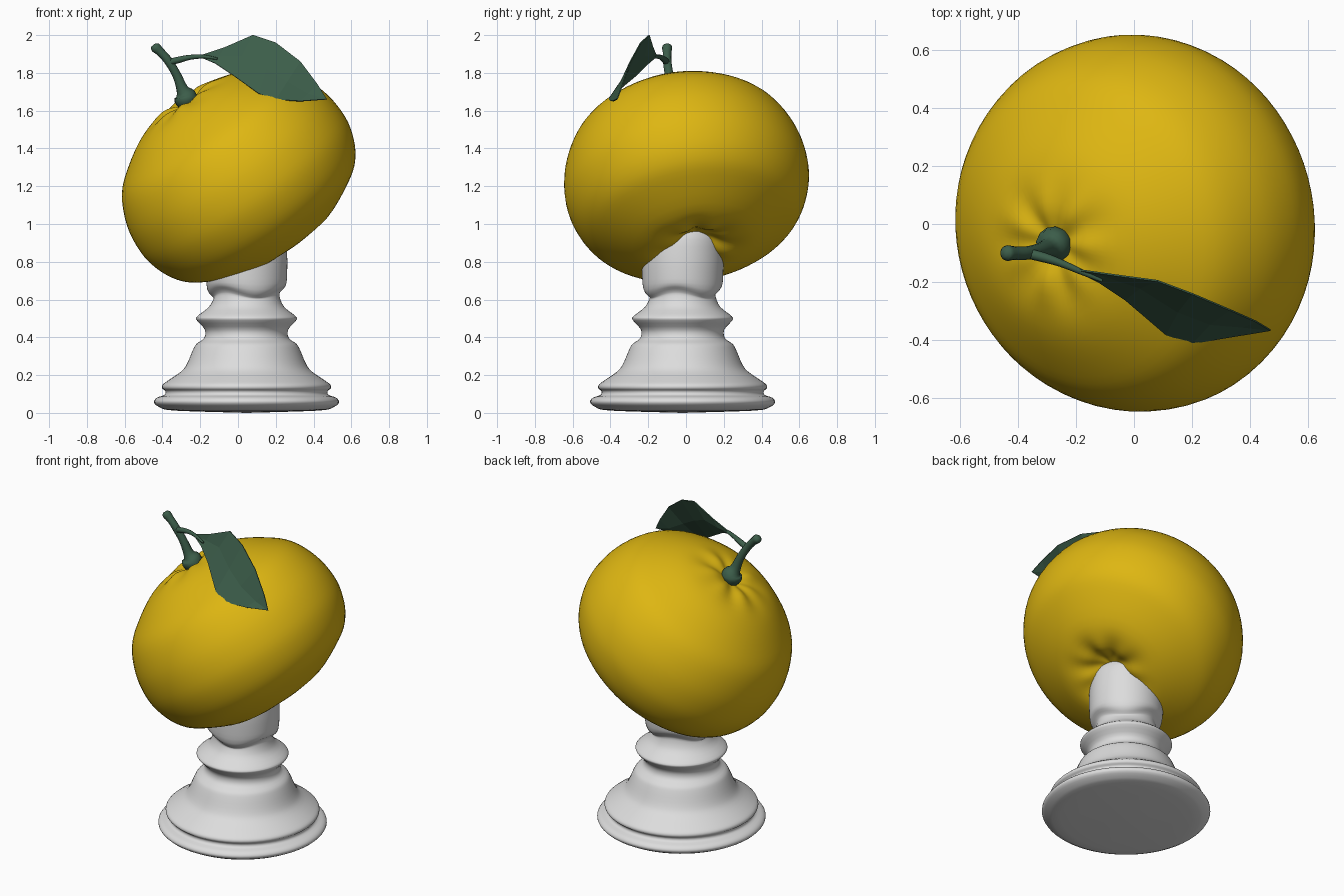
import bpy, bmesh, math
from mathutils import Vector

if "Cube" in bpy.data.objects:
    bpy.data.objects.remove(bpy.data.objects["Cube"])


def material(name, rgb):
    m = bpy.data.materials.new(name)
    m.use_nodes = True
    m.diffuse_color = (*rgb, 1)
    bsdf = m.node_tree.nodes["Principled BSDF"]
    bsdf.inputs["Base Color"].default_value = (*rgb, 1)
    bsdf.inputs["Roughness"].default_value = 0.6
    return m


YELLOW = material("citrus yellow", (0.73, 0.47, 0.006))
WHITE = material("plaster white", (0.72, 0.72, 0.72))
GREEN = material("leaf green", (0.045, 0.11, 0.068))


def finish(bm, name, mat, smooth_angle=None):
    bmesh.ops.recalc_face_normals(bm, faces=bm.faces)
    mesh = bpy.data.meshes.new(name)
    bm.to_mesh(mesh)
    bm.free()
    mesh.materials.append(mat)
    ob = bpy.data.objects.new(name, mesh)
    bpy.context.collection.objects.link(ob)
    if smooth_angle:
        bpy.ops.object.select_all(action="DESELECT")
        ob.select_set(True)
        bpy.context.view_layer.objects.active = ob
        bpy.ops.object.shade_smooth_by_angle(angle=math.radians(smooth_angle))
    return ob


def smooth_path(points, steps):
    """Catmull-Rom curve through the points."""
    p = [Vector(q) for q in points]
    p = [2 * p[0] - p[1]] + p + [2 * p[-1] - p[-2]]
    out = []
    for a, b, c, d in zip(p, p[1:], p[2:], p[3:]):
        for i in range(steps):
            t = i / steps
            out.append(0.5 * (2 * b + (c - a) * t + (2 * a - 5 * b + 4 * c - d) * t**2
                              + (3 * b - a - 3 * c + d) * t**3))
    return out + [p[-2]]


def lathe(name, profile, mat, sides, steps, angle, warp):
    """Turn a profile whose first and last points lie on the axis."""
    bm = bmesh.new()
    path = smooth_path(profile, steps)
    rings = []
    for r, h in path[1:-1]:
        ring = []
        for i in range(sides):
            a = math.tau * i / sides
            rr, hh = warp(r, h, a)
            ring.append(bm.verts.new((rr * math.cos(a), rr * math.sin(a), hh)))
        rings.append(ring)
    for lo, hi in zip(rings, rings[1:]):
        for i in range(sides):
            j = (i + 1) % sides
            bm.faces.new((lo[i], lo[j], hi[j], hi[i]))
    for ring, end in ((rings[0], path[0]), (rings[-1], path[-1])):
        tip = bm.verts.new((0, 0, end[1]))
        for i in range(sides):
            bm.faces.new((ring[i], ring[(i + 1) % sides], tip))
    return finish(bm, name, mat, angle)


# Fruit: squashed round body, dimpled and puckered at both ends, tilted
def pucker(r, h, a):
    fade = math.exp(-((r - 0.15) / 0.08) ** 2)
    wave = math.cos(7 * a) + 0.5 * math.cos(4 * a + 1)
    return r, h + 0.007 * fade * wave


fruit_profile = [(0, -0.36), (0.07, -0.385), (0.16, -0.432), (0.3, -0.43), (0.49, -0.335),
                 (0.577, -0.258), (0.63, -0.15), (0.65, -0.03), (0.63, 0.12), (0.56, 0.27),
                 (0.45, 0.37), (0.3, 0.46), (0.15, 0.497), (0.06, 0.485), (0, 0.46)]
fruit = lathe("fruit", fruit_profile, YELLOW, 72, 4, 80, pucker)
axis = Vector((-0.56, -0.14, 0.81))
fruit.rotation_mode = "QUATERNION"
fruit.rotation_quaternion = Vector((0, 0, 1)).rotation_difference(axis)
fruit.location = (0, 0, 1.248)


# Pedestal: turned foot and waist, with a wavy fold under the column
def fold(r, h, a):
    near = math.exp(-((h - 0.64) / 0.04) ** 2)
    return r, h + 0.018 * near * math.cos(3 * a + 0.6)


pedestal_profile = [(0, 0), (0.38, 0.012), (0.46, 0.03), (0.49, 0.056), (0.475, 0.08),
                    (0.435, 0.095), (0.43, 0.115), (0.446, 0.13), (0.443, 0.15), (0.41, 0.175),
                    (0.345, 0.22), (0.315, 0.26), (0.285, 0.33), (0.265, 0.365), (0.225, 0.395),
                    (0.22, 0.44), (0.263, 0.49), (0.26, 0.512), (0.2, 0.56), (0.175, 0.61),
                    (0.18, 0.63), (0.208, 0.665), (0.215, 0.74), (0.215, 0.84),
                    (0.2, 0.95), (0.13, 1.0), (0, 1.02)]
pedestal = lathe("pedestal", pedestal_profile, WHITE, 64, 3, 45, fold)
pedestal.location = (0.045, -0.018, 0)


# Stem and leaf stalk: swept tubes with varying thickness
def tube(name, points, mat, sides=12):
    bm = bmesh.new()
    path = smooth_path(points, 3)
    last = None
    for k, q in enumerate(path):
        tangent = (path[min(k + 1, len(path) - 1)] - path[max(k - 1, 0)]).to_3d()
        turn = tangent.to_track_quat("Z", "Y")
        ring = []
        for i in range(sides):
            a = math.tau * i / sides
            ring.append(bm.verts.new(q.to_3d() + turn @ Vector((math.cos(a), math.sin(a), 0)) * q[3]))
        if last:
            for i in range(sides):
                j = (i + 1) % sides
                bm.faces.new((last[i], last[j], ring[j], ring[i]))
        else:
            bm.faces.new(ring)
        last = ring
    bm.faces.new(last)
    return finish(bm, name, mat, 50)


tube("stem", [(-0.265, -0.065, 1.63, 0.05), (-0.275, -0.07, 1.66, 0.062),
              (-0.28, -0.072, 1.685, 0.055), (-0.295, -0.08, 1.715, 0.032),
              (-0.325, -0.09, 1.79, 0.024), (-0.37, -0.1, 1.865, 0.023),
              (-0.41, -0.1, 1.91, 0.023), (-0.437, -0.1, 1.935, 0.027),
              (-0.448, -0.1, 1.948, 0.014)], GREEN)
tube("leaf_stalk", [(-0.37, -0.1, 1.855, 0.018), (-0.31, -0.115, 1.87, 0.017),
                    (-0.25, -0.135, 1.883, 0.013), (-0.18, -0.165, 1.886, 0.01),
                    (-0.11, -0.195, 1.875, 0.006)], GREEN, 8)

# Leaf: faceted blade, two strips either side of a shallow midrib
root, tip = Vector((-0.21, -0.155, 1.888)), Vector((0.47, -0.365, 1.66))
back_edge = [(-0.07, -0.175, 1.935), (0.08, -0.195, 2.0), (0.2, -0.24, 1.96),
             (0.33, -0.295, 1.86), (0.42, -0.335, 1.74)]
front_edge = [(-0.12, -0.2, 1.85), (-0.03, -0.26, 1.79), (0.11, -0.38, 1.69),
              (0.2, -0.41, 1.658), (0.33, -0.388, 1.65)]
bm = bmesh.new()
start, end = bm.verts.new(root), bm.verts.new(tip)
rows = []
for b, f in zip(back_edge, front_edge):
    b, f = Vector(b), Vector(f)
    mid = (b + f) / 2 + Vector((-0.004, 0.008, -0.006))
    rows.append([bm.verts.new(v) for v in (b, mid, f)])
for s in (0, 1):
    bm.faces.new((start, rows[0][s], rows[0][s + 1]))
    for p, q in zip(rows, rows[1:]):
        bm.faces.new((p[s], q[s], q[s + 1], p[s + 1]))
    bm.faces.new((rows[-1][s], end, rows[-1][s + 1]))
leaf = finish(bm, "leaf", GREEN)
thick = leaf.modifiers.new("thickness", "SOLIDIFY")
thick.thickness = 0.006
thick.offset = 0
